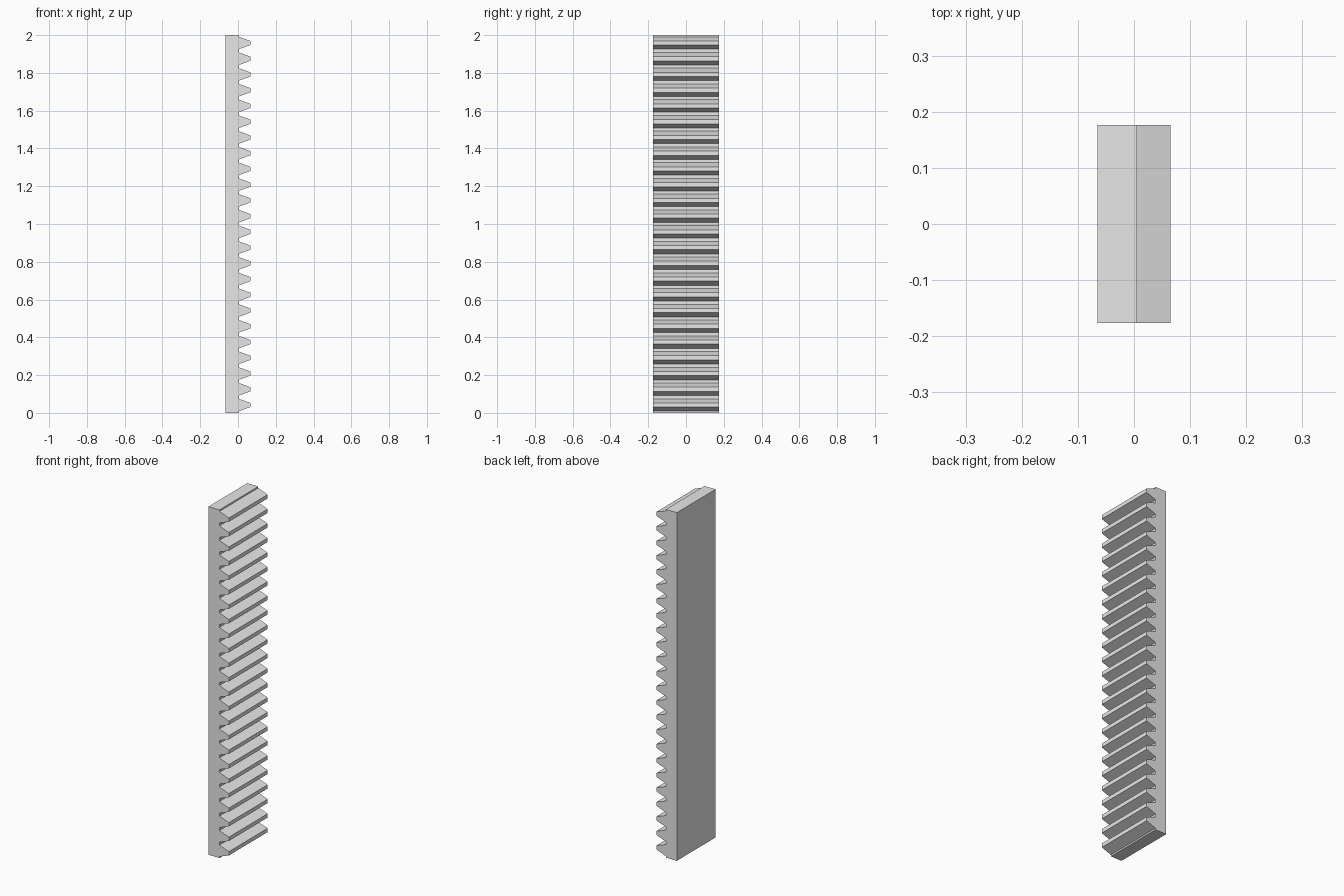
import bpy
import bmesh
import math

cube = bpy.data.objects.get("Cube")
if cube:
    bpy.data.objects.remove(cube, do_unlink=True)

# Proportions of a standard straight rack
TEETH = 24
LENGTH = 2.0
HALF_DEPTH = 0.065
HALF_WIDTH = 0.176
pitch = LENGTH / TEETH
module = pitch / math.pi
slope = math.tan(math.radians(20))
root_x = HALF_DEPTH - 2.25 * module
tip_half = pitch / 4 - module * slope
root_half = pitch / 4 + 1.25 * module * slope

# Plain grey material
grey = bpy.data.materials.new("plain grey")
grey.use_nodes = True
colour = (0.8, 0.8, 0.8, 1)
grey.diffuse_color = colour
grey.node_tree.nodes["Principled BSDF"].inputs["Base Color"].default_value = colour

# Toothed outline in the xz plane, from the back round to the teeth
outline = [(-HALF_DEPTH, LENGTH), (-HALF_DEPTH, 0), (root_x, 0)]
for i in range(TEETH):
    mid = (i + 0.5) * pitch
    outline += [(root_x, mid - root_half), (HALF_DEPTH, mid - tip_half),
                (HALF_DEPTH, mid + tip_half), (root_x, mid + root_half)]
outline.append((root_x, LENGTH))

# Extrude the outline across the width of the rack
bm = bmesh.new()
side = bm.faces.new([bm.verts.new((x, -HALF_WIDTH, z)) for x, z in outline])
result = bmesh.ops.extrude_face_region(bm, geom=[side], use_keep_orig=True)
moved = [v for v in result["geom"] if isinstance(v, bmesh.types.BMVert)]
bmesh.ops.translate(bm, verts=moved, vec=(0, 2 * HALF_WIDTH, 0))
bmesh.ops.recalc_face_normals(bm, faces=bm.faces)

mesh = bpy.data.meshes.new("gear_rack")
bm.to_mesh(mesh)
bm.free()
mesh.materials.append(grey)
rack = bpy.data.objects.new("gear_rack", mesh)
bpy.context.collection.objects.link(rack)
